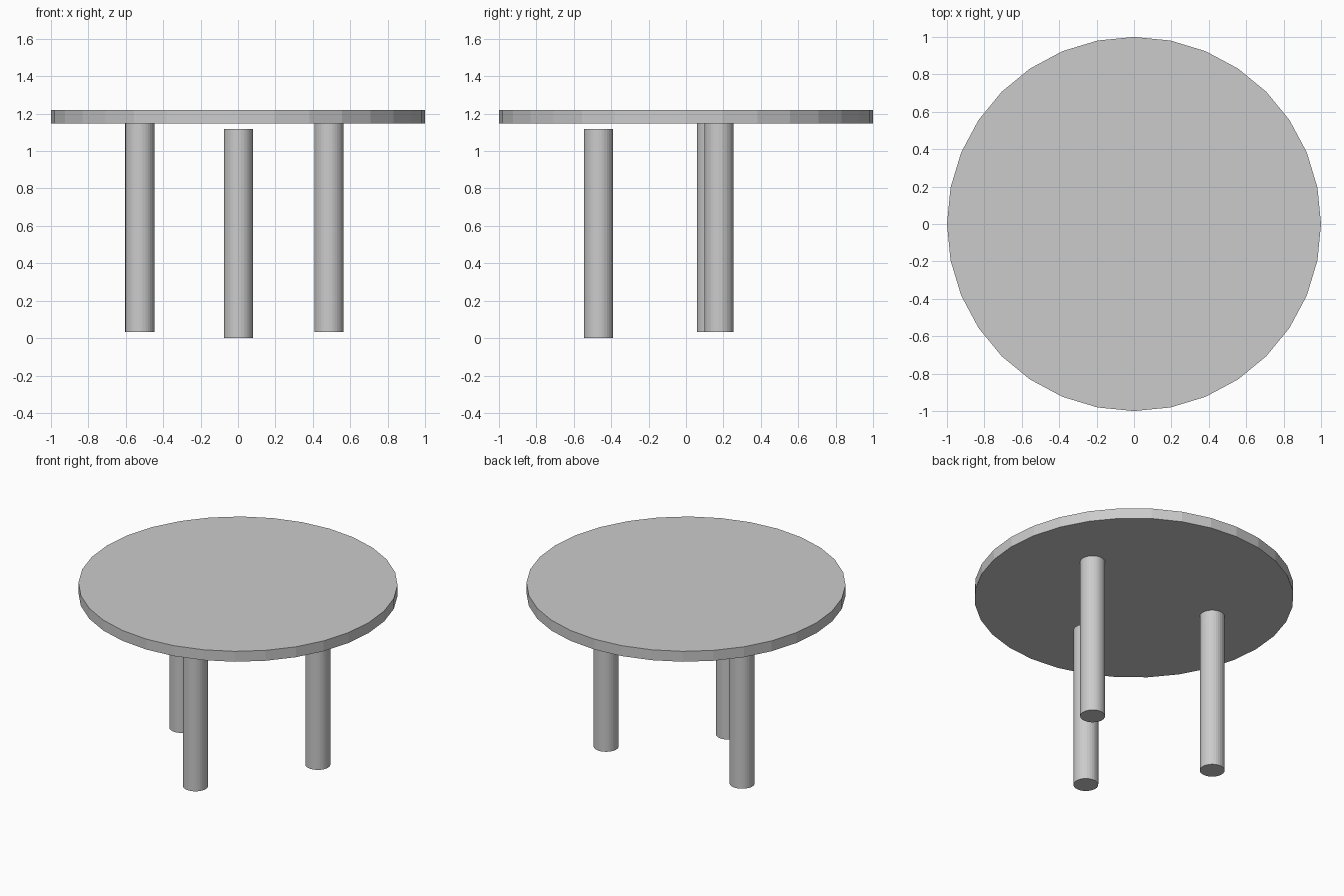
import bpy

if "Cube" in bpy.data.objects:
    bpy.data.objects.remove(bpy.data.objects["Cube"])


def cylinder(name, x, y, bottom, top, radius):
    bpy.ops.mesh.primitive_cylinder_add(
        vertices=32, radius=radius, depth=top - bottom,
        location=(x, y, (bottom + top) / 2))
    bpy.context.object.name = name


# Round top
cylinder("table_top", 0, 0, 1.147, 1.219, 1.0)

# Three legs: the front one sits slightly lower than the other two
LEG_LENGTH = 1.118
for name, x, y, bottom in (
        ("front_leg", 0.002, -0.467, 0.0),
        ("left_leg", -0.525, 0.137, 0.032),
        ("right_leg", 0.487, 0.177, 0.032)):
    cylinder(name, x, y, bottom, bottom + LEG_LENGTH, 0.078)
